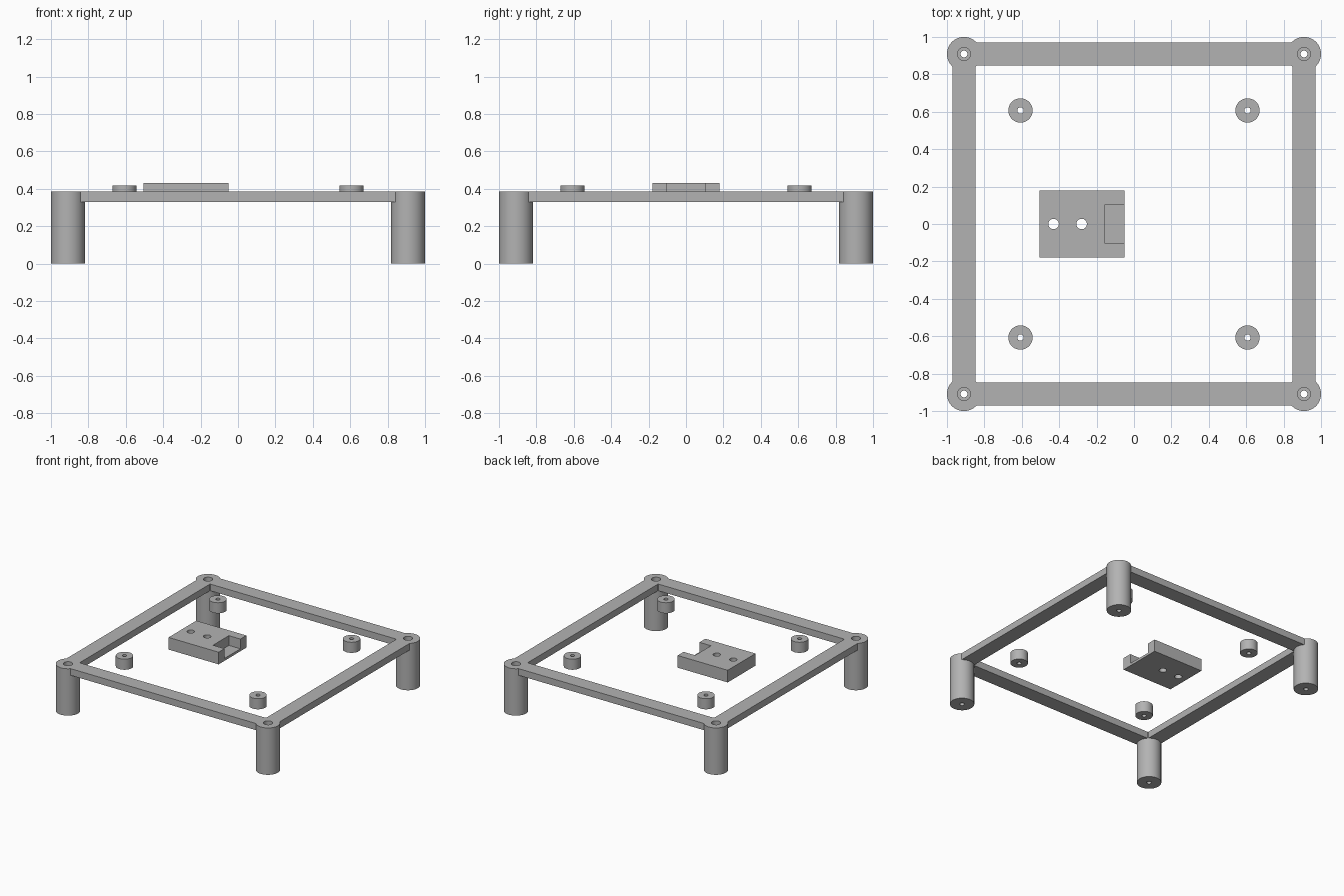
import bpy
import math

if "Cube" in bpy.data.objects:
    bpy.data.objects.remove(bpy.data.objects["Cube"], do_unlink=True)

TOP, UNDER = 0.385, 0.33      # frame top and underside
LEG, POST = 0.909, 0.607      # leg and standoff offsets
CORNERS = [(sx, sy) for sx in (-1, 1) for sy in (-1, 1)]

grey = bpy.data.materials.new("plain grey")
grey.use_nodes = True
colour = (0.45, 0.45, 0.45, 1)
grey.diffuse_color = colour
grey.node_tree.nodes["Principled BSDF"].inputs["Base Color"].default_value = colour


def box(name, x0, x1, y0, y1, z0, z1):
    bpy.ops.mesh.primitive_cube_add(
        size=1, location=((x0 + x1) / 2, (y0 + y1) / 2, (z0 + z1) / 2))
    ob = bpy.context.object
    ob.name = name
    ob.scale = (x1 - x0, y1 - y0, z1 - z0)
    bpy.ops.object.transform_apply(location=True, rotation=False, scale=True)
    ob.data.materials.append(grey)
    return ob


def cylinder(name, x, y, r, z0, z1, sides=64):
    bpy.ops.mesh.primitive_cylinder_add(
        vertices=sides, radius=r, depth=z1 - z0, location=(x, y, (z0 + z1) / 2))
    ob = bpy.context.object
    ob.name = name
    ob.data.materials.append(grey)
    return ob


def combine(ob, tool, operation="DIFFERENCE"):
    mod = ob.modifiers.new("combine", "BOOLEAN")
    mod.operation, mod.solver, mod.object = operation, "EXACT", tool
    bpy.context.view_layer.objects.active = ob
    bpy.ops.object.modifier_apply(modifier=mod.name)
    bpy.data.objects.remove(tool, do_unlink=True)


def smooth(ob):
    bpy.ops.object.select_all(action="DESELECT")
    ob.select_set(True)
    bpy.context.view_layer.objects.active = ob
    bpy.ops.object.shade_smooth_by_angle(angle=math.radians(30))


# Square frame with its open middle
outer, inner = 0.97, 0.847
frame = box("frame_with_legs", -outer, outer, -outer, outer, UNDER, TOP)
combine(frame, box("opening", -inner, inner, -inner, inner, 0.2, 0.5))

# Round legs fused into the frame, then stepped screw holes
for sx, sy in CORNERS:
    x, y = sx * LEG, sy * LEG
    combine(frame, cylinder("leg", x, y, 1 - LEG, 0, TOP), "UNION")
    combine(frame, cylinder("screw_hole", x, y, 0.018, -0.1, 0.5, 32))
    combine(frame, cylinder("counterbore", x, y, 0.035, 0.2, 0.5, 32))
smooth(frame)

# Four drilled standoffs
for sx, sy in CORNERS:
    name = ("back" if sy > 0 else "front") + ("_left" if sx > 0 else "_right")
    post = cylinder(name + "_standoff", sx * POST, sy * POST, 0.065, UNDER, 0.417)
    combine(post, cylinder("hole", sx * POST, sy * POST, 0.017, 0.2, 0.6, 32))
    smooth(post)

# Mounting block with a pocket in one end and two through holes
block = box("mounting_block", -0.505, -0.05, -0.18, 0.18, UNDER, 0.43)
combine(block, box("pocket", -0.155, 0.1, -0.103, 0.103, UNDER + 0.02, 0.6))
for x in (-0.43, -0.28):
    combine(block, cylinder("hole", x, 0, 0.028, 0.2, 0.6, 32))
smooth(block)
